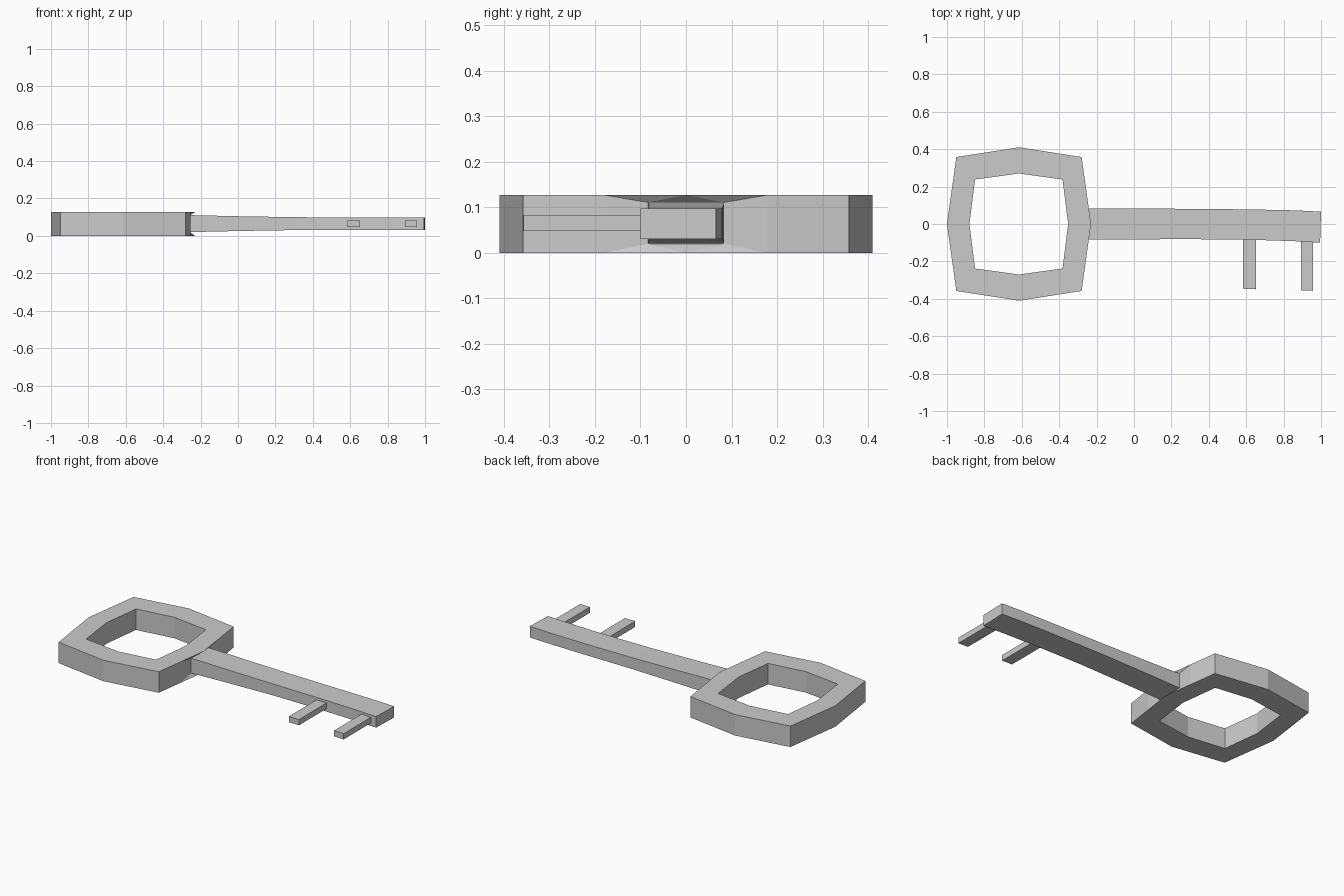
import bpy, bmesh

if "Cube" in bpy.data.objects:
    bpy.data.objects.remove(bpy.data.objects["Cube"])

THICK = 0.127          # height of the bow
ROOT_X = -0.255        # plane where the shaft leaves the bow


def finish(name, bm):
    bmesh.ops.recalc_face_normals(bm, faces=bm.faces)
    mesh = bpy.data.meshes.new(name)
    bm.to_mesh(mesh)
    bm.free()
    obj = bpy.data.objects.new(name, mesh)
    bpy.context.collection.objects.link(obj)
    return obj


def loft(name, sections):
    """Box-section loft; each section is (x_left, x_right, y0, y1, z0, z1)."""
    bm = bmesh.new()
    rings = []
    for xa, xb, y0, y1, z0, z1 in sections:
        rings.append([bm.verts.new(p) for p in
                      ((xa, y0, z0), (xb, y1, z0), (xb, y1, z1), (xa, y0, z1))])
    for a, b in zip(rings, rings[1:]):
        for i in range(4):
            j = (i + 1) % 4
            bm.faces.new((a[i], a[j], b[j], b[i]))
    bm.faces.new(rings[0])
    bm.faces.new(rings[-1])
    return finish(name, bm)


# Bow: eight-sided ring, with a shallow recess where the shaft meets it
outer = [(-0.23, 0), (-0.28, 0.358), (-0.615, 0.41), (-0.95, 0.358),
         (-1.0, 0), (-0.95, -0.358), (-0.615, -0.41), (-0.28, -0.358)]
inner = [(-0.352, 0), (-0.382, 0.238), (-0.615, 0.27), (-0.85, 0.238),
         (-0.88, 0), (-0.85, -0.238), (-0.615, -0.27), (-0.382, -0.238)]
bm = bmesh.new()
zs = (0, THICK)
out = [[bm.verts.new((x, y, z)) for x, y in outer] for z in zs]
inn = [[bm.verts.new((x, y, z)) for x, y in inner] for z in zs]
rim = [[bm.verts.new((ROOT_X, s * 0.179, z)) for s in (1, -1)] for z in zs]
root = [[bm.verts.new((ROOT_X, s * 0.084, z)) for s in (1, -1)] for z in (0.02, 0.111)]

for i in range(8):
    j = (i + 1) % 8
    # extra rim point on the two edges next to the shaft
    k = {0: 0, 7: 1}.get(i)
    for lv in (0, 1):
        mid = [] if k is None else [rim[lv][k]]
        bm.faces.new([inn[lv][j], inn[lv][i], out[lv][i]] + mid + [out[lv][j]])
    bm.faces.new((inn[0][i], inn[0][j], inn[1][j], inn[1][i]))
    a = [rim[0][0], rim[1][0]] if i == 0 else [out[0][i], out[1][i]]
    b = [rim[0][1], rim[1][1]] if i == 7 else [out[0][j], out[1][j]]
    bm.faces.new((a[0], b[0], b[1], a[1]))
for lv in (0, 1):
    c = out[lv][0]
    bm.faces.new((rim[lv][0], c, root[lv][0]))
    bm.faces.new((c, root[lv][1], root[lv][0]))
    bm.faces.new((c, rim[lv][1], root[lv][1]))
for k in (0, 1):
    bm.faces.new((rim[0][k], rim[1][k], root[1][k], root[0][k]))
bm.faces.new((root[0][0], root[0][1], root[1][1], root[1][0]))
finish("bow", bm)

# Shaft: tapers away from the bow and bends slightly near the tip
loft("shaft", [
    (-0.26, -0.26, -0.083, 0.084, 0.020, 0.111),
    (0.0, 0.0, -0.082, 0.083, 0.026, 0.105),
    (0.3, 0.3, -0.081, 0.081, 0.031, 0.100),
    (0.62, 0.62, -0.084, 0.078, 0.031, 0.098),
    (0.86, 0.86, -0.092, 0.073, 0.031, 0.098),
    (0.995, 1.0, -0.100, 0.066, 0.031, 0.098),
])

# Teeth: two slim bars under the tip, set slightly into the shaft
for name, x0, x1, y0 in (("inner_tooth", 0.583, 0.652, -0.346),
                         ("outer_tooth", 0.892, 0.958, -0.354)):
    loft(name, [(x0, x0, y0, -0.07, 0.048, 0.083),
                (x1, x1, y0 - 0.003, -0.07, 0.048, 0.083)])
